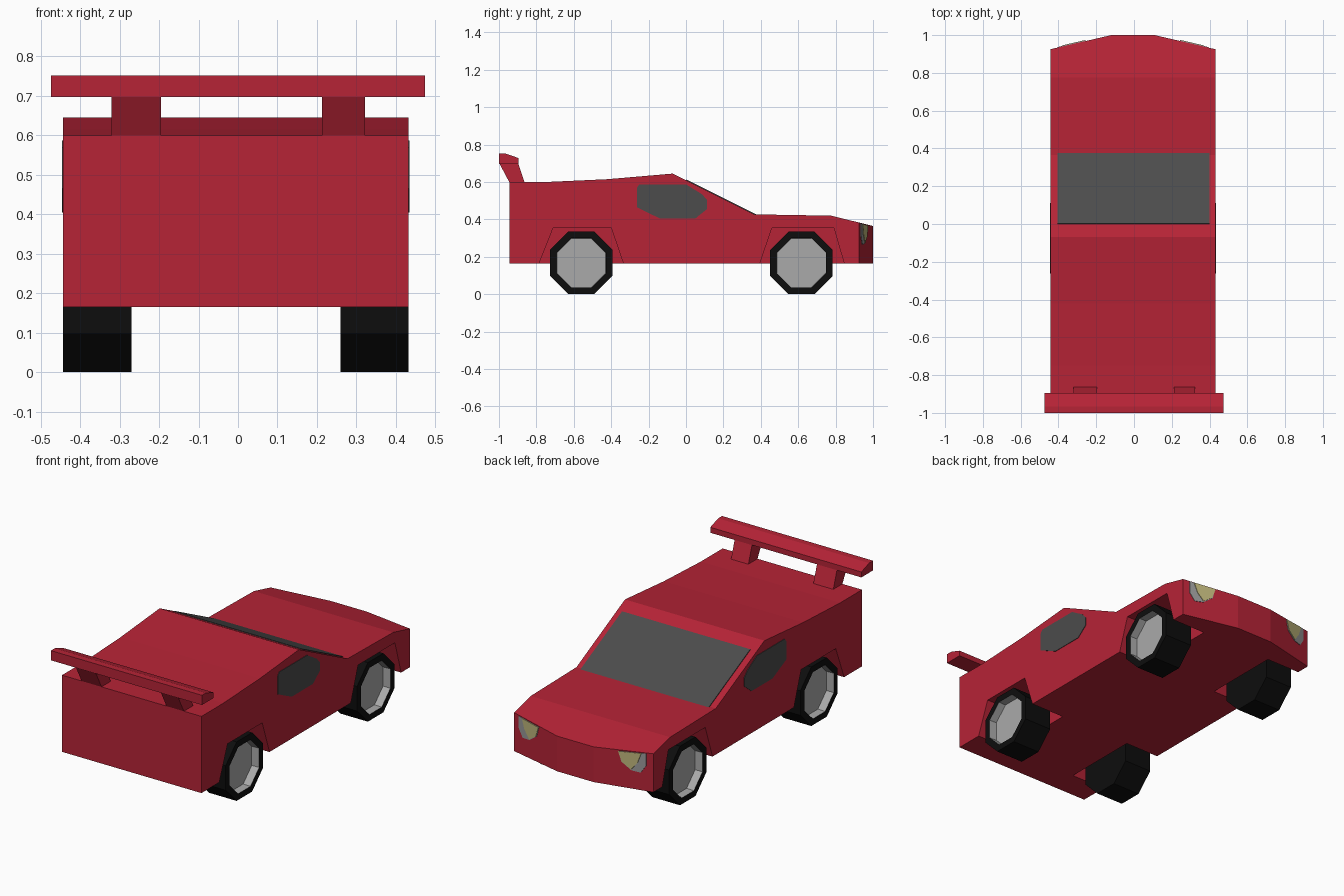
import bpy, bmesh, math
from mathutils import Vector

if "Cube" in bpy.data.objects:
    bpy.data.objects.remove(bpy.data.objects["Cube"])

CX = -0.0055          # the body sits slightly off the wing's centre line
HALF = 0.4375         # body half width
FLAT = 0.115          # half width of the flat nose tip
SWEEP = 0.075 / (HALF - FLAT)


def mat(name, r, g, b):
    m = bpy.data.materials.new(name)
    m.diffuse_color = (r, g, b, 1)
    m.use_nodes = True
    m.node_tree.nodes["Principled BSDF"].inputs["Base Color"].default_value = m.diffuse_color
    return m


RED = mat("red_paint", 0.47, 0.017, 0.037)
DARK = mat("dark_grey", 0.072, 0.072, 0.072)
BLACK = mat("tyre_black", 0.004, 0.004, 0.004)
RIM = mat("rim_grey", 0.40, 0.40, 0.40)
YELLOW = mat("lamp_yellow", 0.52, 0.47, 0.20)
LAMP = mat("lamp_grey", 0.32, 0.32, 0.32)


def add(name, bm, *mats):
    me = bpy.data.meshes.new(name)
    bmesh.ops.recalc_face_normals(bm, faces=bm.faces)
    bm.to_mesh(me)
    bm.free()
    ob = bpy.data.objects.new(name, me)
    bpy.context.collection.objects.link(ob)
    for m in mats:
        me.materials.append(m)
    return ob


def prism(name, pts, axis, lo, hi, *mats):
    """Extrude a 2D outline along x, y or z between lo and hi."""
    def place(p, d):
        return {"x": (d, p[0], p[1]), "y": (p[0], d, p[1]), "z": (p[0], p[1], d)}[axis]
    bm = bmesh.new()
    a = [bm.verts.new(place(p, lo)) for p in pts]
    b = [bm.verts.new(place(p, hi)) for p in pts]
    bm.faces.new(a)
    bm.faces.new(b)
    n = len(pts)
    for i in range(n):
        j = (i + 1) % n
        bm.faces.new((a[i], a[j], b[j], b[i]))
    return add(name, bm, *mats)


# Body: side profile, trimmed by the plan outline, with wheel arches cut out
body = prism("body", [(-0.945, 0.165), (-0.945, 0.60), (-0.75, 0.60), (-0.42, 0.615),
                      (-0.07, 0.645), (0.365, 0.427), (0.775, 0.42), (1.0, 0.365),
                      (1.0, 0.165)], "x", -0.6, 0.6, RED, DARK)
plan = [(CX - HALF, -1.2), (CX + HALF, -1.2), (CX + HALF, 0.925), (CX + FLAT, 1.0),
        (CX - FLAT, 1.0), (CX - HALF, 0.925)]
cutters = [(prism("plan_cutter", plan, "z", 0, 1), "INTERSECT")]
for arch in ([(-0.805, 0.115), (-0.71, 0.355), (-0.40, 0.355), (-0.318, 0.115)],
             [(0.378, 0.115), (0.46, 0.355), (0.79, 0.355), (0.86, 0.115)]):
    for s in (-1, 1):
        cutters.append((prism("arch_cutter", arch, "x", CX + s * 0.225, CX + s * 0.7),
                        "DIFFERENCE"))
for cutter, op in cutters:
    cutter.hide_render = True
    mod = body.modifiers.new("cut", "BOOLEAN")
    mod.object, mod.operation, mod.solver = cutter, op, "EXACT"
bpy.context.view_layer.update()
cut_mesh = bpy.data.meshes.new_from_object(
    body.evaluated_get(bpy.context.evaluated_depsgraph_get()))
body.modifiers.clear()
for cutter, op in cutters:
    bpy.data.objects.remove(cutter)

# Bumpers: dark lower band on the outer walls at both ends
bm = bmesh.new()
bm.from_mesh(cut_mesh)
bmesh.ops.triangulate(bm, faces=bm.faces)
bm.normal_update()


def band_height(f):
    return 0.285 if f.normal.y < -0.99 else 0.27


for h in (0.27, 0.285):
    faces = [f for f in bm.faces if abs(f.normal.z) < 0.1 and band_height(f) == h]
    geom = set(faces)
    for f in faces:
        geom.update(f.edges)
        geom.update(f.verts)
    bmesh.ops.bisect_plane(bm, geom=list(geom), plane_co=(0, 0, h), plane_no=(0, 0, 1))
bm.normal_update()
for f in bm.faces:
    c, n = f.calc_center_median(), f.normal
    outer = abs(c.x - CX) > HALF - 0.01 or n.y * c.y > 0.2
    at_end = c.y > 0.79 or c.y < -0.75
    low = abs(n.z) < 0.1 and c.z < band_height(f)
    f.material_index = 1 if outer and at_end and low else 0
bmesh.ops.dissolve_limit(bm, angle_limit=0.01, verts=bm.verts, edges=bm.edges,
                         delimit={"MATERIAL"})
bm.to_mesh(body.data)
bm.free()
body.data.materials.clear()
for m in (RED, DARK):
    body.data.materials.append(m)

# Windscreen plate on the sloping face
slope = lambda y, up: (y, 0.645 - (y + 0.07) * 0.501 + up)
prism("windscreen", [slope(0.0, -0.003), slope(0.36, -0.003), slope(0.378, 0.005),
                     slope(0.002, 0.005)], "x", -0.405, 0.40, DARK)

# Side windows
side_window = [(-0.262, 0.57), (-0.25, 0.587), (0.0, 0.587), (0.085, 0.535), (0.112, 0.505),
               (0.112, 0.455), (0.05, 0.405), (-0.14, 0.405), (-0.262, 0.465)]
for s in (-1, 1):
    prism("side_window", side_window, "x", CX + s * (HALF - 0.003),
          CX + s * (HALF + 0.003), DARK)

# Headlights: thin plates sheared onto the swept nose faces
lamp = [(0.25, 0.367), (0.40, 0.378), (0.40, 0.31), (0.37, 0.265), (0.32, 0.27), (0.265, 0.31)]
glow = [(0.25, 0.367), (0.375, 0.376), (0.355, 0.32), (0.32, 0.275), (0.27, 0.31)]
for s in (-1, 1):
    for name, pts, m, hi in (("headlight_housing", lamp, LAMP, 0.003),
                             ("headlight", glow, YELLOW, 0.006)):
        ob = prism(name, [(CX + s * x, z) for x, z in pts], "y", -0.003, hi, m)
        for v in ob.data.vertices:
            v.co.y += 1 - (abs(v.co.x - CX) - FLAT) * SWEEP

# Rear wing and its two posts
prism("rear_wing", [(-1.0, 0.697), (-1.0, 0.752), (-0.965, 0.752), (-0.895, 0.728),
                    (-0.895, 0.697)], "x", -0.474, 0.474, RED)
for x0, x1 in ((-0.32, -0.195), (0.213, 0.322)):
    prism("wing_post", [(-0.998, 0.70), (-0.897, 0.70), (-0.863, 0.598), (-0.944, 0.598)],
          "x", x0, x1, RED)

# Wheels: octagonal tyres with a recessed rim
R = 0.1675
octagon = lambda cy, r: [(cy + r / math.cos(math.pi / 8) * math.cos((k + 0.5) * math.pi / 4),
                          R + r / math.cos(math.pi / 8) * math.sin((k + 0.5) * math.pi / 4))
                         for k in range(8)]
for cy, label in ((0.617, "nose"), (-0.56, "tail")):
    for s in (-1, 1):
        ob = prism(label + "_wheel", octagon(cy, R), "x", CX + s * 0.265, CX + s * HALF,
                   BLACK, RIM)
        bm = bmesh.new()
        bm.from_mesh(ob.data)
        bm.normal_update()
        face = max(bm.faces, key=lambda f: f.normal.x * s)
        bmesh.ops.inset_region(bm, faces=[face], thickness=0.038)
        ring = bmesh.ops.inset_region(bm, faces=[face], thickness=0.002)["faces"]
        for v in face.verts:
            v.co.x -= s * 0.045
        for f in ring + [face]:
            f.material_index = 1
        bm.to_mesh(ob.data)
        bm.free()
